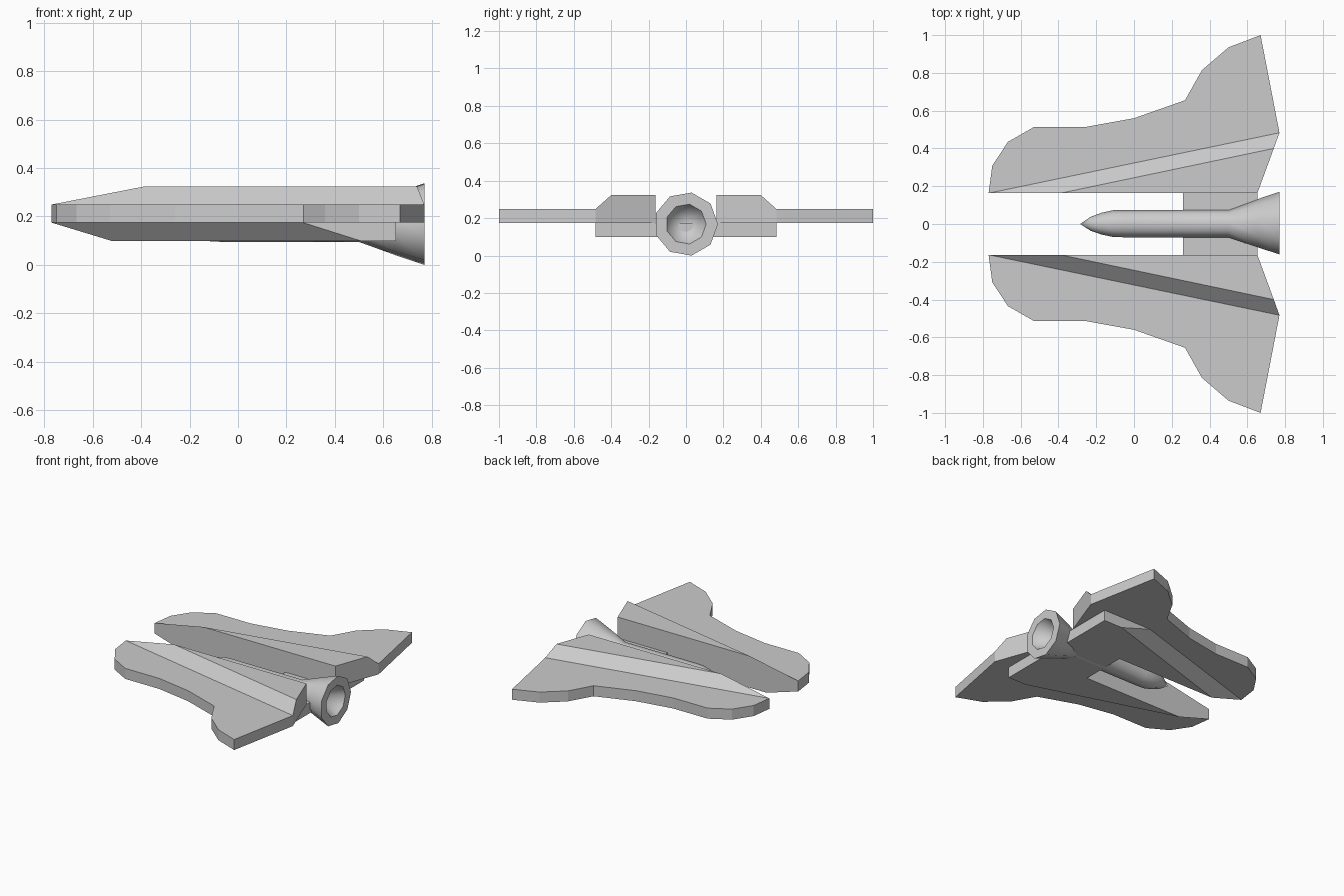
import bpy, bmesh, math

if "Cube" in bpy.data.objects:
    bpy.data.objects.remove(bpy.data.objects["Cube"])


def loft(name, low, z0, high, z1, mirror=True):
    """Solid between two matching outlines at heights z0 and z1."""
    bm = bmesh.new()
    a = [bm.verts.new((x, y, z0)) for x, y in low]
    b = [bm.verts.new((x, y, z1)) for x, y in high]
    n = len(a)
    bm.faces.new(a)
    bm.faces.new(b)
    for i in range(n):
        j = (i + 1) % n
        bm.faces.new((a[i], a[j], b[j], b[i]))
    return finish(name, bm, mirror)


def finish(name, bm, mirror=False):
    bmesh.ops.recalc_face_normals(bm, faces=bm.faces)
    me = bpy.data.meshes.new(name)
    bm.to_mesh(me)
    bm.free()
    ob = bpy.data.objects.new(name, me)
    bpy.context.collection.objects.link(ob)
    if mirror:
        mod = ob.modifiers.new("Mirror", 'MIRROR')
        mod.use_axis = (False, True, False)
        mod.use_mirror_merge = False
    return ob


# Flat wing slabs
wing = [(-0.77, 0.163), (-0.75, 0.31), (-0.667, 0.435), (-0.53, 0.513),
        (-0.26, 0.513), (0.0, 0.56), (0.27, 0.655), (0.36, 0.815),
        (0.50, 0.935), (0.67, 1.0), (0.77, 0.483), (0.653, 0.163)]
loft("wing", wing, 0.174, wing, 0.249)

# Wedge ridges above the wings
loft("upper_ridge",
     [(-0.77, 0.163), (0.77, 0.483), (0.653, 0.163)], 0.249,
     [(-0.39, 0.163), (0.74, 0.40), (0.653, 0.163)], 0.323)

# Keels below the wings
loft("lower_keel",
     [(-0.52, 0.163), (0.51, 0.483), (0.653, 0.483), (0.653, 0.163)], 0.098,
     [(-0.77, 0.163), (0.27, 0.483), (0.653, 0.483), (0.653, 0.163)], 0.174)

# Plate joining the two halves
plate = [(0.26, -0.163), (0.653, -0.163), (0.653, 0.163), (0.26, 0.163)]
loft("centre_plate", plate, 0.098, plate, 0.174, mirror=False)

# Nine-sided engine: pointed tube with flared, hollow nozzle
SIDES, CZ = 9, 0.168
profile = [(-0.285, 0), (-0.23, 0.038), (-0.17, 0.06), (-0.11, 0.073),
           (-0.05, 0.075), (0.50, 0.075), (0.65, 0.13), (0.77, 0.171),
           (0.77, 0.108), (0.58, 0)]
bm = bmesh.new()
rings = []
for x, r in profile:
    if r == 0:
        rings.append([bm.verts.new((x, 0, CZ))] * SIDES)
    else:
        rings.append([bm.verts.new((x, r * math.cos(t), CZ + r * math.sin(t)))
                      for t in (i * math.tau / SIDES for i in range(SIDES))])
for p, q in zip(rings, rings[1:]):
    for i in range(SIDES):
        j = (i + 1) % SIDES
        bm.faces.new(list(dict.fromkeys((p[i], p[j], q[j], q[i]))))
engine = finish("engine", bm)
bpy.context.view_layer.objects.active = engine
engine.select_set(True)
bpy.ops.object.shade_smooth_by_angle(angle=math.radians(50))
